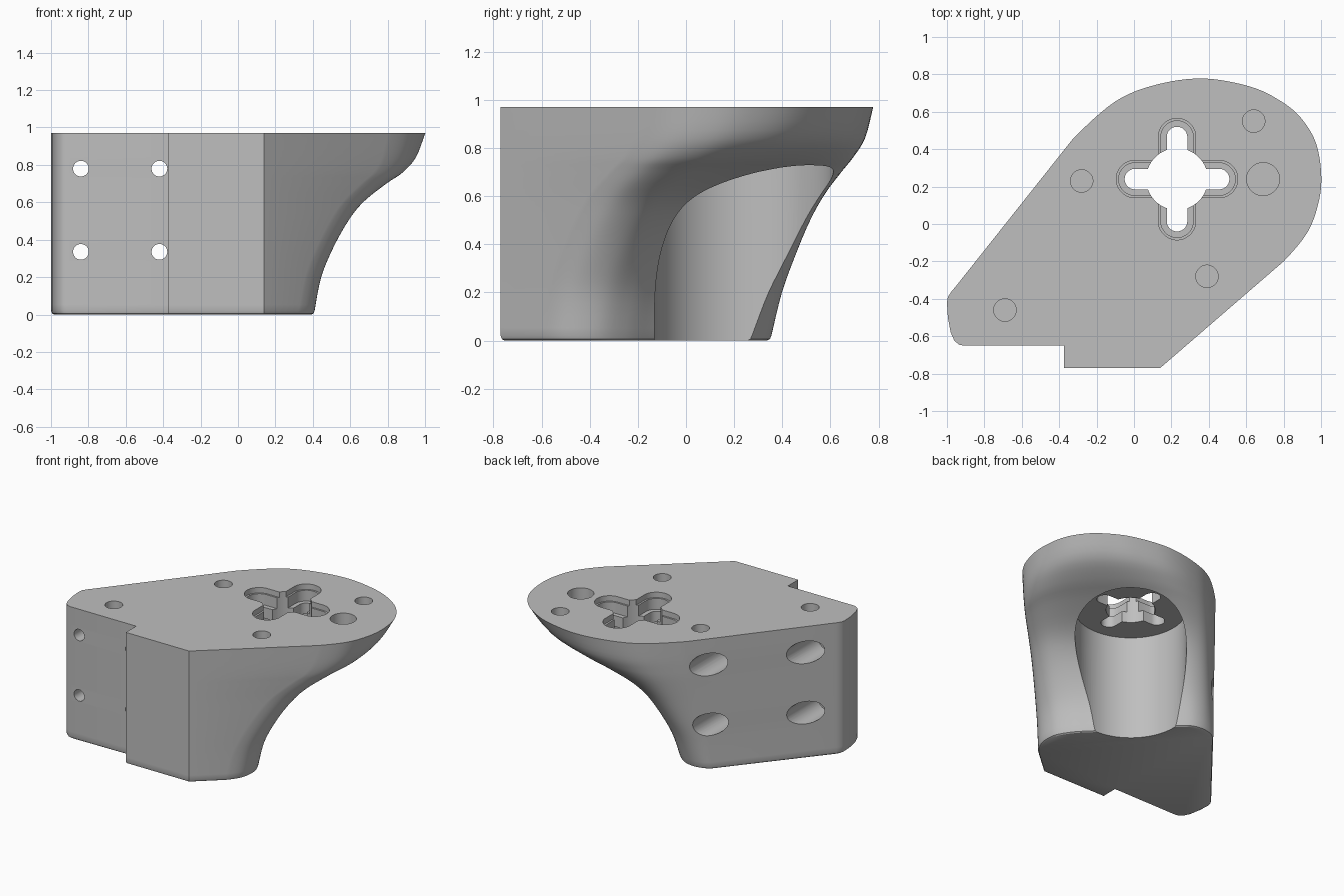
import bpy, bmesh
from math import sin, cos, pi, radians
from mathutils import Vector

cube = bpy.data.objects.get("Cube")
if cube:
    bpy.data.objects.remove(cube, do_unlink=True)

grey = bpy.data.materials.new("plain grey")
grey.use_nodes = True
grey.diffuse_color = (0.52, 0.52, 0.52, 1)
grey.node_tree.nodes["Principled BSDF"].inputs["Base Color"].default_value = grey.diffuse_color

HEIGHT = 0.97


def make_object(name, bm):
    bmesh.ops.recalc_face_normals(bm, faces=bm.faces)
    mesh = bpy.data.meshes.new(name)
    bm.to_mesh(mesh)
    bm.free()
    mesh.materials.append(grey)
    obj = bpy.data.objects.new(name, mesh)
    bpy.context.collection.objects.link(obj)
    return obj


def loft(name, rings):
    """Skin a stack of closed rings and cap both ends."""
    bm = bmesh.new()
    rows = [[bm.verts.new(p) for p in ring] for ring in rings]
    for low, high in zip(rows, rows[1:]):
        for i in range(len(low)):
            j = (i + 1) % len(low)
            bm.faces.new((low[i], low[j], high[j], high[i]))
    bm.faces.new(rows[0][::-1])
    bm.faces.new(rows[-1])
    return make_object(name, bm)


def catmull(a, b, c, d, t):
    return 0.5 * (2 * b + (c - a) * t + (2 * a - 5 * b + 4 * c - d) * t * t
                  + (3 * b - a - 3 * c + d) * t ** 3)


def spline(points, steps):
    out = []
    for k in range(1, len(points) - 2):
        out += [catmull(*points[k - 1:k + 3], s / steps) for s in range(steps)]
    return out + [points[-2]]


def arc(cx, cy, r, start, end, count):
    angles = [radians(start + (end - start) * i / (count - 1)) for i in range(count)]
    return [Vector((cx + r * cos(a), cy + r * sin(a))) for a in angles]


# Body: rounded overhanging nose at the top, squarer end at the foot
front_corner = Vector((0.14, -0.77))
side_corner = Vector((-0.95, -0.33))
nose = [Vector(p) for p in (
    (0.80, -0.20), (0.93, -0.04), (0.99, 0.13), (1.0, 0.28), (0.97, 0.44), (0.89, 0.57),
    (0.78, 0.66), (0.62, 0.735), (0.37, 0.778), (0.12, 0.745), (-0.1, 0.655), (-0.327, 0.455))]
right_arc = arc(0.16, -0.42, 0.25, -49, 43, 4)
left_arc = arc(-0.305, 0.155, 0.2, 43, 129, 4)
foot = right_arc + [right_arc[-1].lerp(left_arc[0], i / 5) for i in range(1, 5)] + left_arc
back_edge = [Vector(p) for p in (
    (-0.975, -0.36), (-0.995, -0.39), (-1, -0.42), (-0.995, -0.5), (-0.98, -0.58),
    (-0.96, -0.625), (-0.935, -0.645), (-0.91, -0.65), (-0.375, -0.65), (-0.375, -0.77))]


def end_curve(points):
    first = points[0] + (front_corner - points[0]).normalized() * 0.17
    last = points[-1] + (side_corner - points[-1]).normalized() * 0.17
    return spline([first] + points + [last], 6)


top_curve, foot_curve = end_curve(nose), end_curve(foot)

# Flare of the overhang against height: right side, middle and left side
levels = [0.02, 0.2, 0.36, 0.5, 0.6, 0.7, 0.76, 0.84, HEIGHT]
flare = [Vector(f) for f in zip(
    (0, 0.07, 0.2, 0.35, 0.49, 0.7, 0.84, 0.935, 1),
    (0, 0.035, 0.1, 0.2, 0.34, 0.58, 0.75, 0.9, 1),
    (0, 0.145, 0.33, 0.51, 0.66, 0.82, 0.89, 0.96, 1))]
heights = spline([levels[0]] + levels + [levels[-1]], 4)
flares = spline([flare[0]] + flare + [flare[-1]], 4)


def section(z, amount):
    right, middle, left = amount
    curve = []
    for i, (low, high) in enumerate(zip(foot_curve, top_curve)):
        u = 2 * i / (len(top_curve) - 1) - 1
        side = left if u > 0 else right
        w = u * u * (3 - 2 * abs(u))
        curve.append(low.lerp(high, middle + (side - middle) * w))
    outline = [front_corner] + curve + [side_corner] + back_edge
    return [Vector((p.x, p.y, z)) for p in outline]


def shrunk(ring, z, amount):
    centre = Vector((-0.2, -0.2, 0))
    out = []
    for p in ring:
        flat = Vector((p.x, p.y, 0))
        q = flat - (flat - centre).normalized() * amount
        out.append(Vector((q.x, q.y, z)))
    return out


base = section(levels[0], flare[0])
rings = [shrunk(base, 0, 0.018), shrunk(base, 0.006, 0.006)]
rings += [section(z, f) for z, f in zip(heights, flares)]
body = loft("bracket_body", rings)


# Cutters
def cut(tool):
    tool.hide_render = True
    mod = body.modifiers.new("cut", "BOOLEAN")
    mod.operation = "DIFFERENCE"
    mod.solver = "EXACT"
    mod.object = tool
    bpy.context.view_layer.objects.active = body
    bpy.ops.object.modifier_apply(modifier=mod.name)
    bpy.data.objects.remove(tool, do_unlink=True)


def slot(x, y, r, low, high, reach=(0, 0), sides=32):
    """Vertical round hole, or a round-ended slot when reach is given."""
    reach = Vector(reach)
    ring = []
    for i in range(sides):
        a = 2 * pi * (i + 0.5) / sides
        d = Vector((cos(a), sin(a)))
        shift = reach * (1 if d.dot(reach) > 0 else -1)
        ring.append(Vector((x, y)) + d * r + shift)
    cut(loft("hole_cutter", [[Vector((p.x, p.y, z)) for p in ring] for z in (low, high)]))


def bore(x, z, r, y0, y1, sides=32):
    """Horizontal hole running front to back."""
    angles = [2 * pi * i / sides for i in range(sides)]
    cut(loft("bore_cutter", [[Vector((x + r * cos(a), y, z + r * sin(a))) for a in angles]
                             for y in (y0, y1)]))


# Round cavity under the nose
CX, CY, TOP = 0.23, 0.24, HEIGHT + 0.1
slot(CX, CY, 0.372, -0.1, 0.77, sides=96)

# Stepped cross-shaped opening above the cavity
for radius, floor in ((0.1, 0.93), (0.087, 0.85), (0.055, 0.7)):
    for reach in ((0.225, 0), (0, 0.225)):
        slot(CX, CY, radius, floor, TOP, reach)
slot(CX, CY, 0.165, 0.7, TOP, sides=48)

# Blind holes in the top
for x, y, r in ((-0.28, 0.23, 0.06), (-0.69, -0.46, 0.06), (0.39, -0.28, 0.06),
                (0.64, 0.55, 0.06), (0.69, 0.24, 0.088)):
    slot(x, y, r, HEIGHT - 0.11, TOP)

# Mounting holes, counterbored from the back
for x in (-0.84, -0.42):
    for z in (0.335, 0.78):
        bore(x, z, 0.042, -0.9, 0.6)
        bore(x, z, 0.083, -0.45, 0.6)

bpy.ops.object.select_all(action="DESELECT")
body.select_set(True)
bpy.context.view_layer.objects.active = body
bpy.ops.object.shade_smooth_by_angle(angle=radians(30))
